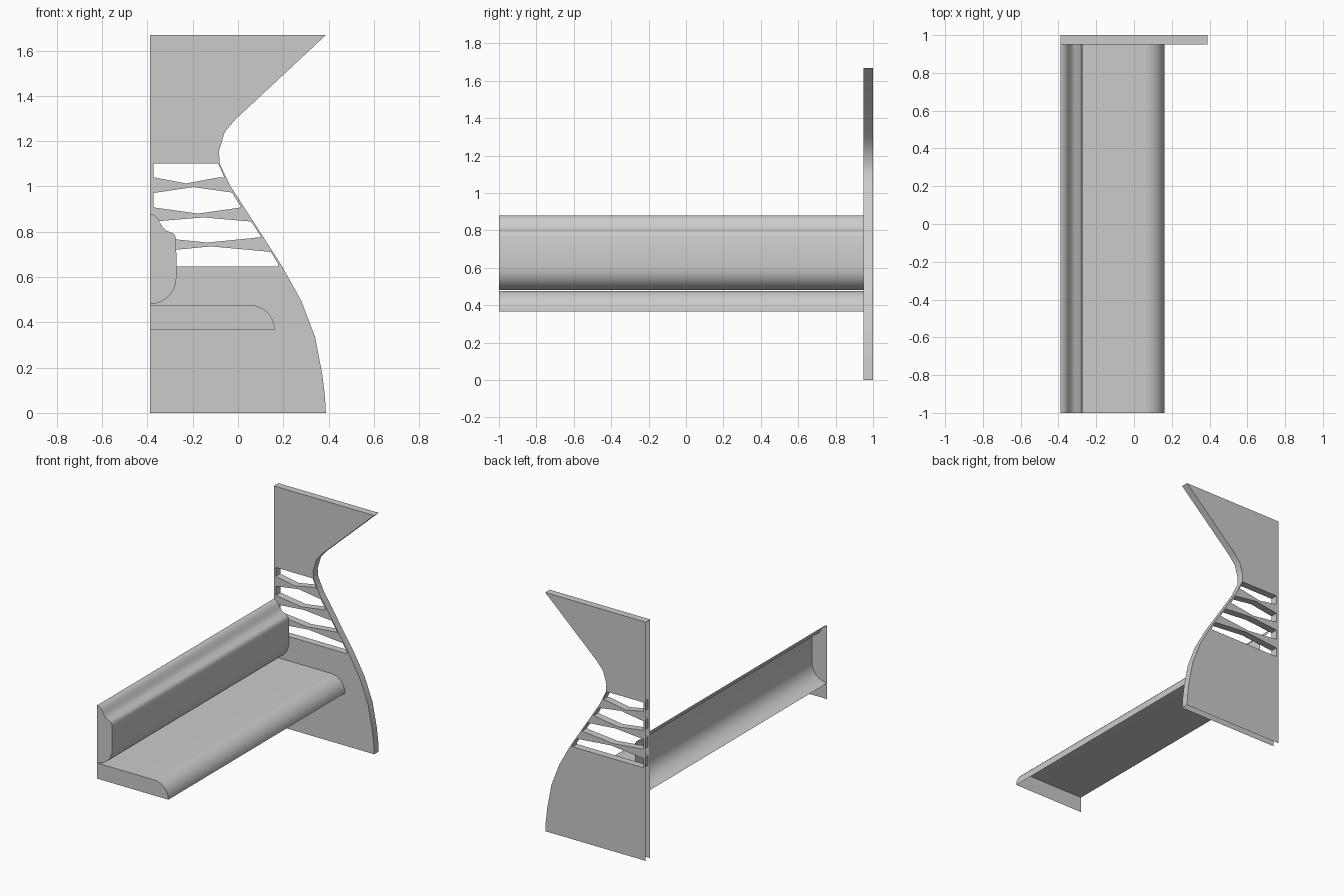
import bpy, bmesh
from math import sin, cos, radians

if "Cube" in bpy.data.objects:
    bpy.data.objects.remove(bpy.data.objects["Cube"])

X0 = -0.388  # open centre-line side of every part


def finish(bm, name, angle=35):
    bmesh.ops.recalc_face_normals(bm, faces=bm.faces[:])
    me = bpy.data.meshes.new(name)
    bm.to_mesh(me)
    bm.free()
    ob = bpy.data.objects.new(name, me)
    bpy.context.collection.objects.link(ob)
    bpy.ops.object.select_all(action='DESELECT')
    bpy.context.view_layer.objects.active = ob
    ob.select_set(True)
    bpy.ops.object.shade_smooth_by_angle(angle=radians(angle))
    return ob


def arc(cx, cz, rx, rz, a0, a1, n):
    return [(cx + rx * cos(radians(a0 + (a1 - a0) * i / n)),
             cz + rz * sin(radians(a0 + (a1 - a0) * i / n))) for i in range(n + 1)]


def shell(name, profile, corner=None):
    """Sweep an open profile along y and cap only the front end."""
    bm = bmesh.new()
    a = [bm.verts.new((x, -1.0, z)) for x, z in profile]
    b = [bm.verts.new((x, 0.95, z)) for x, z in profile]
    for i in range(len(a) - 1):
        bm.faces.new((a[i], a[i + 1], b[i + 1], b[i]))
    cap = a + ([bm.verts.new((corner[0], -1.0, corner[1]))] if corner else [])
    bm.faces.new(cap)
    return finish(bm, name)


def panel(name, loops, y0, y1):
    """Plate with holes; left side and bottom stay open."""
    bm = bmesh.new()
    rings = []
    for y, ny in ((y0, -1), (y1, 1)):
        edges, layer = [], []
        for loop in loops:
            vs = [bm.verts.new((x, y, z)) for x, z in loop]
            edges += [bm.edges.new((vs[i - 1], vs[i])) for i in range(len(vs))]
            layer.append(vs)
        bmesh.ops.triangle_fill(bm, edges=edges, use_beauty=True, normal=(0, ny, 0))
        rings.append(layer)
    for a, b in zip(*rings):
        for i in range(len(a)):
            p, q = a[i - 1].co, a[i].co
            if max(p.x, q.x) < X0 + 0.001 or max(p.z, q.z) < 0.001:
                continue
            bm.faces.new((a[i - 1], a[i], b[i], b[i - 1]))
    return finish(bm, name)


# Curved end panel with four openings separated by pinched slats
outline = [(X0, 0), (0.388, 0), (0.384, 0.07), (0.372, 0.17), (0.34, 0.336),
           (0.279, 0.496), (0.19, 0.655), (-0.035, 1.004), (-0.081, 1.10),
           (-0.084, 1.155), (-0.059, 1.24), (-0.009, 1.298), (0.388, 1.668), (X0, 1.668)]
L = -0.372
holes = [
    [(L, 1.102), (L, 1.04), (-0.229, 1.013), (-0.084, 1.04), (-0.06, 1.04), (-0.088, 1.102)],
    [(L, 0.971), (L, 0.907), (-0.176, 0.88), (0.014, 0.907), (-0.026, 0.973), (-0.198, 0.997)],
    [(L, 0.845), (L, 0.776), (-0.135, 0.752), (0.103, 0.776), (0.058, 0.845), (-0.154, 0.863)],
    [(L, 0.711), (L, 0.646), (0.176, 0.646), (0.176, 0.659), (0.145, 0.711), (-0.12, 0.735)],
]
panel("end_panel", [outline] + holes, 0.95, 1.0)

# Seat cushion: flat top, rounded front edge, open underneath
shell("seat", [(X0, 0.476)] + arc(0.053, 0.367, 0.109, 0.109, 90, 0, 10), (X0, 0.367))

# Backrest cushion: stepped top curve, flat front, rounded bottom
back = [(X0, 0.88), (-0.37, 0.874), (-0.355, 0.86), (-0.342, 0.835), (-0.33, 0.817),
        (-0.315, 0.804), (-0.289, 0.794), (-0.279, 0.785), (-0.273, 0.768)]
back += arc(X0, 0.6, 0.116, 0.12, 0, -90, 10)
shell("backrest", back)
